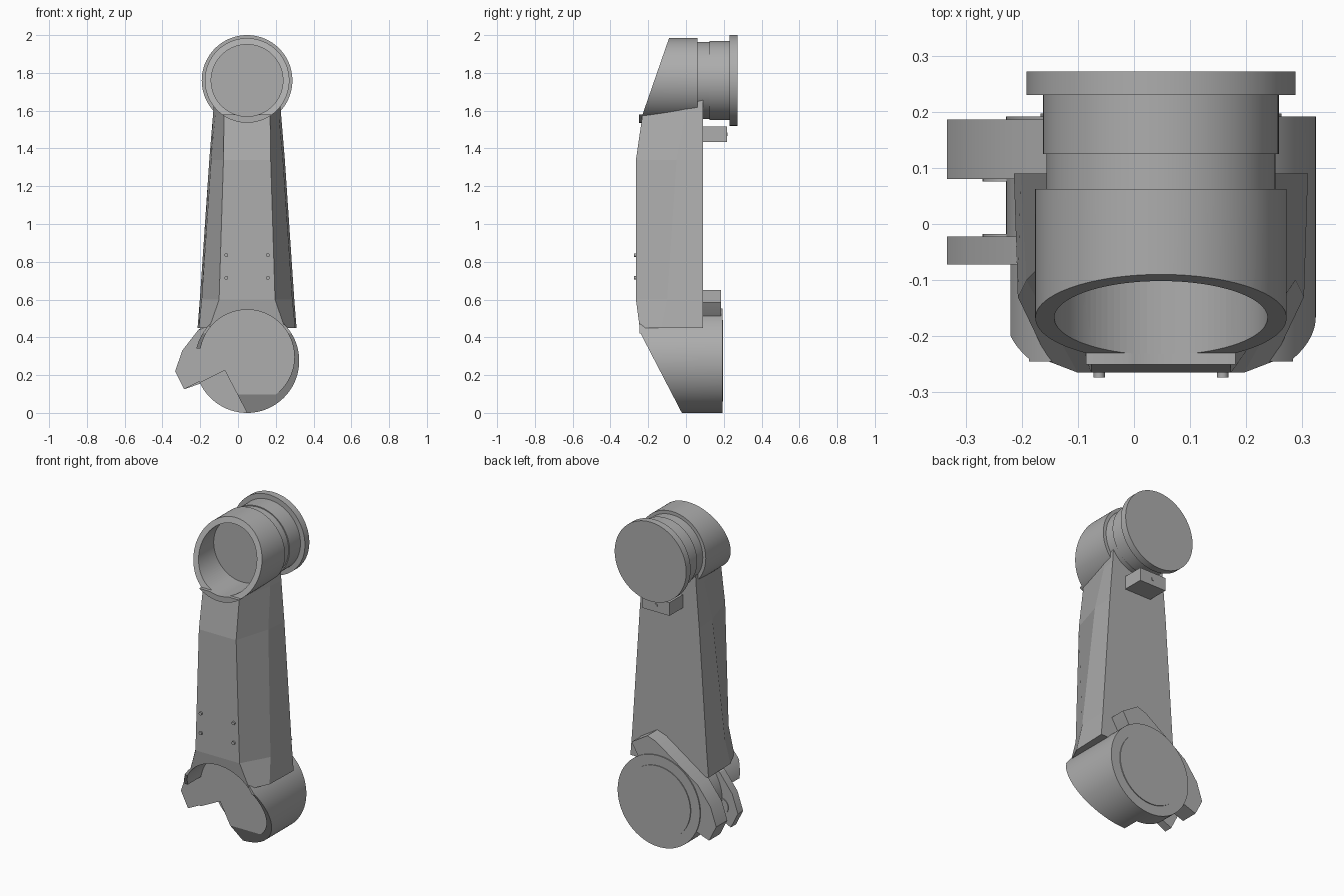
import bpy, bmesh, math
from mathutils import Matrix, Vector

cube = bpy.data.objects.get("Cube")
if cube:
    bpy.data.objects.remove(cube, do_unlink=True)

CX = 0.048          # joint axis, x
TOP_Z, LOW_Z = 1.76, 0.276

grey = bpy.data.materials.new("metal_grey")
GREY = (0.42, 0.42, 0.42, 1)
grey.use_nodes = True
grey.diffuse_color = GREY
grey.node_tree.nodes["Principled BSDF"].inputs["Base Color"].default_value = GREY


def finish(name, bm):
    bmesh.ops.recalc_face_normals(bm, faces=bm.faces)
    mesh = bpy.data.meshes.new(name)
    bm.to_mesh(mesh)
    bm.free()
    mesh.materials.append(grey)
    obj = bpy.data.objects.new(name, mesh)
    bpy.context.collection.objects.link(obj)
    return obj


def drum(name, r, y0, y1, z, x=CX, n=96):
    """Cylinder lying along y."""
    bm = bmesh.new()
    place = Matrix.Translation((x, (y0 + y1) / 2, z)) @ Matrix.Rotation(math.pi / 2, 4, 'X')
    bmesh.ops.create_cone(bm, cap_ends=True, segments=n, radius1=r, radius2=r,
                          depth=y1 - y0, matrix=place)
    return finish(name, bm)


def prism(name, pts, a, b, axis='Y'):
    """Profile of (x, z) points pushed along y, or (y, z) points along x."""
    bm = bmesh.new()
    if axis == 'Y':
        verts, push = [bm.verts.new((u, a, v)) for u, v in pts], Vector((0, b - a, 0))
    else:
        verts, push = [bm.verts.new((a, u, v)) for u, v in pts], Vector((b - a, 0, 0))
    face = bm.faces.new(verts)
    out = bmesh.ops.extrude_face_region(bm, geom=[face])["geom"]
    bmesh.ops.translate(bm, vec=push, verts=[g for g in out if isinstance(g, bmesh.types.BMVert)])
    if face.is_valid and len(bm.faces) < len(pts) + 2:
        bm.faces.new(verts)
    return finish(name, bm)


def cut(obj, cutters):
    for c in cutters:
        mod = obj.modifiers.new("cut", 'BOOLEAN')
        mod.operation, mod.solver, mod.object = 'DIFFERENCE', 'EXACT', c
    bpy.context.view_layer.update()
    graph = bpy.context.evaluated_depsgraph_get()
    mesh = bpy.data.meshes.new_from_object(obj.evaluated_get(graph))
    obj.modifiers.clear()
    obj.data = mesh


# Arm body: tapered six-sided loft
# z, back half width, shoulder half width, shoulder y, front half width, front y
sections = [(0.45, 0.262, 0.255, -0.13, 0.20, -0.245),
            (0.60, 0.250, 0.240, -0.10, 0.148, -0.265),
            (1.34, 0.200, 0.190, -0.05, 0.125, -0.265),
            (1.58, 0.180, 0.168, 0.0, 0.122, -0.23),
            (1.66, 0.175, 0.160, 0.0, 0.12, -0.205)]
bm = bmesh.new()
rings = []
for z, wb, ws, ys, wf, yf in sections:
    half = [(wb, 0.09), (ws, ys), (wf, yf)]
    loop = half + [(-x, y) for x, y in reversed(half)]
    rings.append([bm.verts.new((CX + x, y, z)) for x, y in loop])
for lo, hi in zip(rings, rings[1:]):
    for i in range(6):
        j = (i + 1) % 6
        bm.faces.new((lo[i], lo[j], hi[j], hi[i]))
bm.faces.new(rings[0])
bm.faces.new(rings[-1])
arm_body = finish("arm_body", bm)

# Cutters
top_slope = prism("top_slope_cutter", [(-0.23, 1.58), (-0.06, 2.07), (-0.6, 2.07), (-0.6, 1.58)], -1, 1, 'X')
top_bore = drum("top_bore_cutter", 0.19, -0.6, -0.03, TOP_Z)
low_slope = prism("low_slope_cutter", [(0.03, -0.1), (-0.24, 0.42), (-0.6, 0.42), (-0.6, -0.1)], -1, 1, 'X')
low_bore = drum("low_bore_cutter", 0.25, -0.6, -0.072, 0.296)
wedge = prism("wedge_cutter", [(CX, -0.1), (CX, 0), (-0.07, 0.225), (-0.4, 0.06), (-0.4, -0.1)], -0.6, 0.08)
window = prism("window_cutter", [(0, -0.1), (0, 0.34), (-0.4, 0.34), (-0.4, -0.1)], -0.7, -0.072)

# Upper joint: hollow sloped barrel, two rings and a flange
upper_barrel = drum("upper_barrel", 0.224, -0.25, 0.062, TOP_Z)
upper_neck = drum("upper_neck", 0.204, 0.05, 0.125, TOP_Z)
upper_ring = drum("upper_ring", 0.21, 0.125, 0.232, TOP_Z)
upper_flange = drum("upper_flange", 0.24, 0.23, 0.272, TOP_Z)

# Lower joint: drum with a recess, sloped rim and open left corner
lower_drum = drum("lower_drum", 0.276, -0.245, 0.192, LOW_Z)
lower_cap = drum("lower_cap", 0.215, 0.18, 0.197, LOW_Z)

cut(arm_body, [top_slope, top_bore, low_bore])
cut(upper_barrel, [top_slope, top_bore])
cut(lower_drum, [low_slope, low_bore, wedge, window])
for c in (top_slope, top_bore, low_slope, low_bore, wedge, window):
    bpy.data.objects.remove(c, do_unlink=True)

# Clamp plates reaching out to the side of the lower joint
jaw = [(-0.21, 0.44), (-0.295, 0.33), (-0.333, 0.22), (-0.285, 0.125)]
front_clamp = prism("front_clamp", jaw + [(-0.075, 0.23), (0.0, 0.3), (-0.02, 0.5)], -0.072, -0.022)
rear_clamp = prism("rear_clamp", jaw + [(-0.1, 0.19), (0.0, 0.3), (0.19, 0.51), (0.235, 0.585),
                                        (0.13, 0.65), (0.07, 0.63)], 0.08, 0.186)
drum("front_clamp_boss", 0.05, -0.03, -0.018, 0.24, x=-0.22, n=32)
drum("rear_clamp_boss", 0.05, 0.076, 0.09, 0.24, x=-0.22, n=32)

# Stop block under the flange with its screw
prism("stop_block", [(CX - 0.09, 1.435), (CX + 0.09, 1.435), (CX + 0.09, 1.515), (CX - 0.09, 1.515)], 0.08, 0.218)
drum("stop_screw", 0.01, 0.21, 0.221, 1.475, n=16)

# Four pins on the front face
for x in (-0.11, 0.11):
    for z in (0.715, 0.835):
        drum("front_pin", 0.01, -0.27, -0.26, z, x=CX + x, n=16).location.y = -0.004

# Smooth round walls, sharp edges kept
bpy.ops.object.select_all(action='DESELECT')
for obj in bpy.context.collection.objects:
    if obj.type == 'MESH' and obj is not arm_body and obj.data.materials and obj.data.materials[0] == grey:
        obj.select_set(True)
        bpy.context.view_layer.objects.active = obj
bpy.ops.object.shade_smooth_by_angle(angle=math.radians(25))
